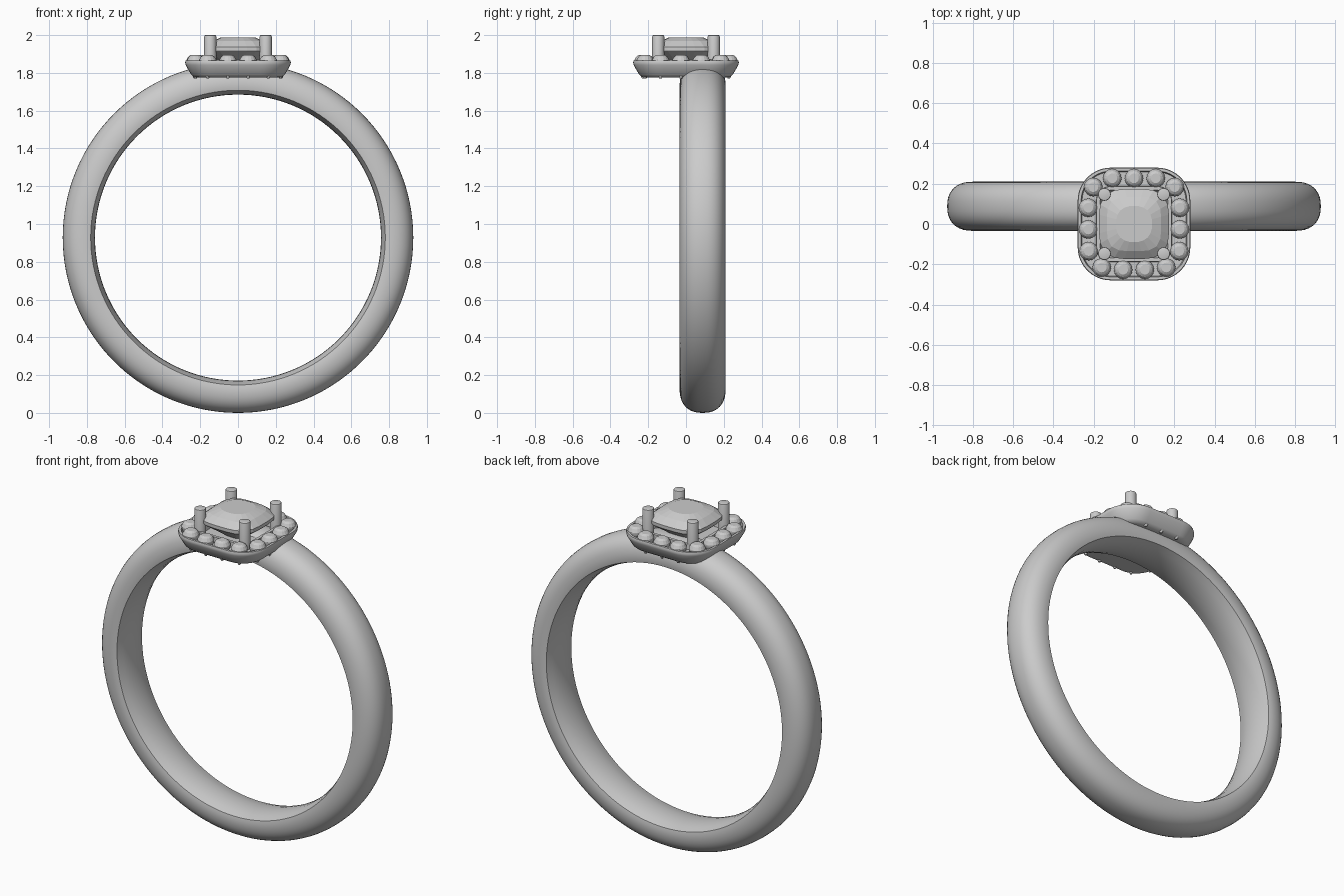
import bpy, bmesh, math
from mathutils import Vector

if "Cube" in bpy.data.objects:
    bpy.data.objects.remove(bpy.data.objects["Cube"])


def make_object(name, bm, smooth_angle=None):
    bmesh.ops.recalc_face_normals(bm, faces=bm.faces)
    mesh = bpy.data.meshes.new(name)
    bm.to_mesh(mesh)
    bm.free()
    ob = bpy.data.objects.new(name, mesh)
    bpy.context.collection.objects.link(ob)
    if smooth_angle:
        bpy.ops.object.select_all(action='DESELECT')
        ob.select_set(True)
        bpy.context.view_layer.objects.active = ob
        bpy.ops.object.shade_smooth_by_angle(angle=math.radians(smooth_angle))
    return ob


def loft(bm, rings, closed=False, caps=True):
    """Bridge equal-length closed rings of points with quads."""
    vs = [[bm.verts.new(p) for p in ring] for ring in rings]
    n = len(vs[0])
    pairs = list(zip(vs, vs[1:])) + ([(vs[-1], vs[0])] if closed else [])
    for a, b in pairs:
        for i in range(n):
            j = (i + 1) % n
            bm.faces.new((a[i], a[j], b[j], b[i]))
    if caps and not closed:
        bm.faces.new(vs[0])
        bm.faces.new(vs[-1])


def rounded_square(half, corner, z, steps=10):
    pts = []
    for q in range(4):
        base = q * math.pi / 2
        cx = (half - corner) * (1 if q in (0, 3) else -1)
        cy = (half - corner) * (1 if q < 2 else -1)
        for i in range(steps + 1):
            a = base + i / steps * math.pi / 2
            pts.append((cx + corner * math.cos(a), cy + corner * math.sin(a), z))
    return pts


# Band: domed outside, gently convex inside, swept round the finger hole
CZ, CY, HALF = 0.928, 0.088, 0.122
profile = [(0.78, -0.118), (0.767, -0.08), (0.759, -0.04), (0.757, 0),
           (0.759, 0.04), (0.767, 0.08), (0.78, 0.118)]
for i in range(21):
    a = math.pi * i / 20
    c, s = math.cos(a), math.sin(a)
    profile.append((0.80 + 0.128 * abs(s) ** 0.85,
                    HALF * math.copysign(abs(c) ** 0.85, c)))
rings = []
for k in range(128):
    t = 2 * math.pi * k / 128
    rings.append([(r * math.sin(t), CY + y, CZ + r * math.cos(t)) for r, y in profile])
bm = bmesh.new()
loft(bm, rings, closed=True)
make_object("band", bm, 35)

# Halo tray: rounded square dish with an outer lip, stone channel and inner seat
bm = bmesh.new()
tray = [(0.215, 1.775), (0.232, 1.778), (0.247, 1.79), (0.265, 1.82), (0.277, 1.842),
        (0.28, 1.855), (0.277, 1.865), (0.263, 1.865), (0.258, 1.84),
        (0.188, 1.84), (0.186, 1.872), (0.168, 1.872), (0.16, 1.83)]
loft(bm, [rounded_square(h, max(0.05, h - 0.115), z) for h, z in tray])
make_object("halo_tray", bm, 35)

# Halo stones: small brilliants spaced evenly round the channel
path = [Vector(p) for p in rounded_square(0.227, 0.115, 0)]
start = Vector((0, 0.227, 0))
corner_end = 11                      # first point after the top-right corner
path = [start] + path[corner_end:] + path[:corner_end] + [start]
lengths = [(b - a).length for a, b in zip(path, path[1:])]


def point_along(d):
    for a, b, l in zip(path, path[1:], lengths):
        if d <= l:
            return a.lerp(b, d / l if l else 0)
        d -= l
    return path[-1]


COUNT = 15
stone = [(0.006, 1.769), (0.044, 1.85), (0.046, 1.86), (0.046, 1.868),
         (0.036, 1.886), (0.024, 1.894)]
bm = bmesh.new()
for k in range(COUNT):
    p = point_along(sum(lengths) * k / COUNT)
    loft(bm, [[(p.x + r * math.cos(2 * math.pi * i / 16),
                p.y + r * math.sin(2 * math.pi * i / 16), z) for i in range(16)]
              for r, z in stone])
make_object("halo_stones", bm)


# Centre stone: faceted cushion cut
def cushion(half, z, n=24, power=3.6, turn=0.0):
    pts = []
    for i in range(n):
        a = 2 * math.pi * (i + turn) / n
        c, s = math.cos(a), math.sin(a)
        r = half / (abs(c) ** power + abs(s) ** power) ** (1 / power)
        pts.append((r * c, r * s, z))
    return pts


bm = bmesh.new()
loft(bm, [cushion(0.012, 1.79), cushion(0.10, 1.86), cushion(0.168, 1.91),
          cushion(0.174, 1.916), cushion(0.174, 1.936), cushion(0.135, 1.968),
          cushion(0.09, 1.988, power=2.4)])
make_object("centre_stone", bm)

# Four prongs with softened tips
bm = bmesh.new()
for sx in (-1, 1):
    for sy in (-1, 1):
        loft(bm, [[(sx * 0.147 + r * math.cos(2 * math.pi * i / 24),
                    sy * 0.147 + r * math.sin(2 * math.pi * i / 24), z)
                   for i in range(24)]
                  for r, z in [(0.032, 1.79), (0.032, 1.993), (0.03, 1.998), (0.025, 2.0)]])
make_object("prongs", bm, 40)
